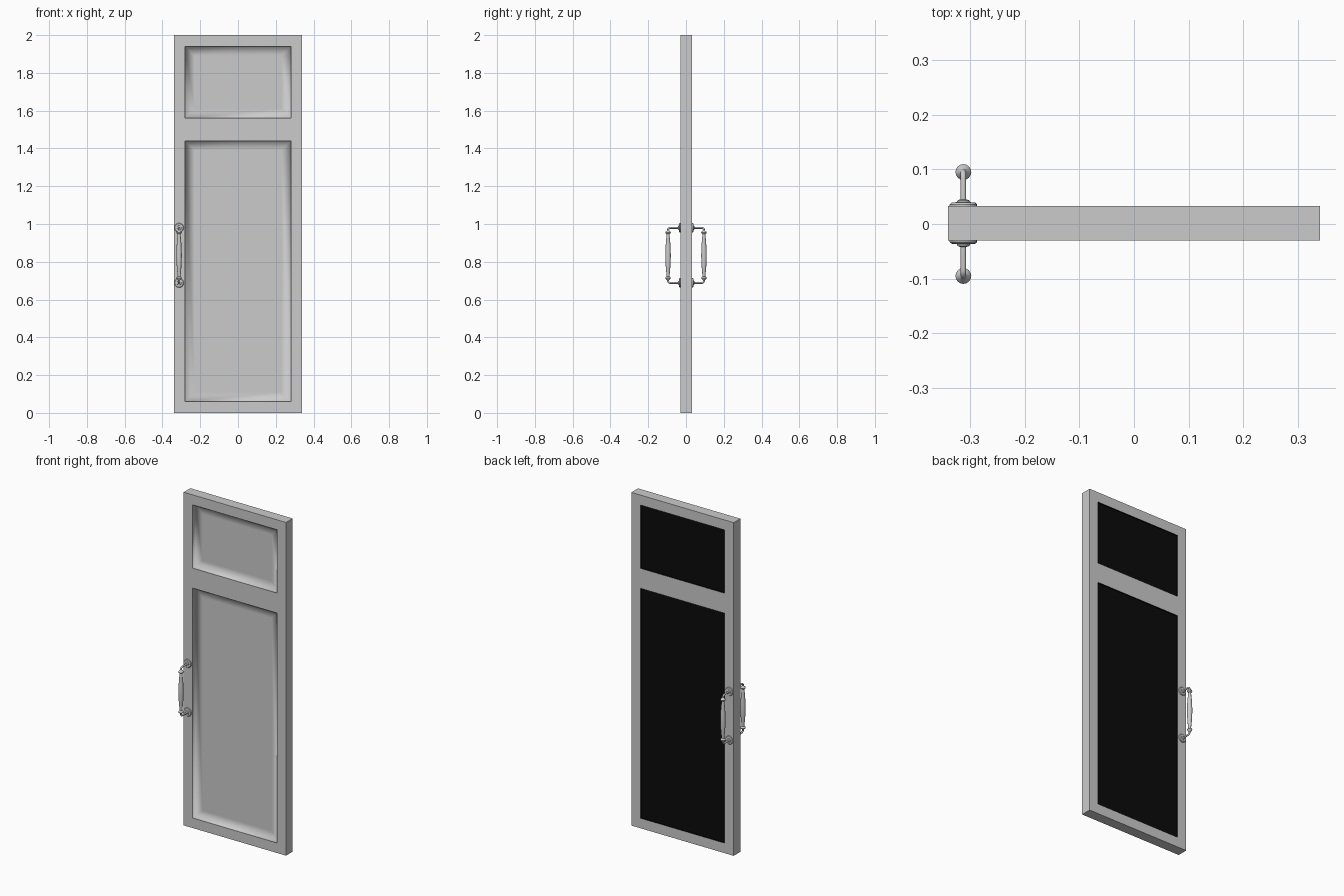
import bpy, bmesh, math
from mathutils import Vector, Matrix

if "Cube" in bpy.data.objects:
    bpy.data.objects.remove(bpy.data.objects["Cube"])

FRONT, SEAM, BACK = -0.03, 0.025, 0.033
XS = [-0.34, -0.28, 0.28, 0.34]
ZS = [0, 0.06, 1.44, 1.56, 1.94, 2]
PANELS = {"lower": (1, 1), "upper": (1, 3)}

black = bpy.data.materials.new("black_panel")
black.diffuse_color = (0.003, 0.003, 0.003, 1)
black.use_nodes = True
black.node_tree.nodes["Principled BSDF"].inputs["Base Color"].default_value = black.diffuse_color


def add_object(name, bm, recalc=True, angle=None, smooth=False):
    if recalc:
        bmesh.ops.recalc_face_normals(bm, faces=bm.faces[:])
    me = bpy.data.meshes.new(name)
    bm.to_mesh(me)
    bm.free()
    ob = bpy.data.objects.new(name, me)
    bpy.context.collection.objects.link(ob)
    if smooth:
        for p in me.polygons:
            p.use_smooth = True
    if angle:
        bpy.ops.object.select_all(action='DESELECT')
        ob.select_set(True)
        bpy.context.view_layer.objects.active = ob
        bpy.ops.object.shade_smooth_by_angle(angle=math.radians(angle))
    return ob


# door frame: front and back faces with two openings, outer edge in two strips
def make_frame():
    bm = bmesh.new()
    v = {(i, k, y): bm.verts.new((XS[i], y, ZS[k]))
         for i in range(4) for k in range(6) for y in (FRONT, SEAM, BACK)
         if y != SEAM or i in (0, 3) or k in (0, 5)}
    for i in range(3):
        for k in range(5):
            if (i, k) in PANELS.values():
                continue
            cell = [(i, k), (i + 1, k), (i + 1, k + 1), (i, k + 1)]
            bm.faces.new([v[(*c, FRONT)] for c in cell])
            bm.faces.new([v[(*c, BACK)] for c in reversed(cell)])
    rim = ([(i, 0) for i in range(3)] + [(3, k) for k in range(5)]
           + [(i, 5) for i in (3, 2, 1)] + [(0, k) for k in (5, 4, 3, 2, 1)])
    for a, b in zip(rim, rim[1:] + rim[:1]):
        for y0, y1 in ((FRONT, SEAM), (SEAM, BACK)):
            bm.faces.new([v[(*a, y0)], v[(*a, y1)], v[(*b, y1)], v[(*b, y0)]])
    return add_object("door_frame", bm, recalc=False)


# recessed panel tray: reveal wall, border ring and flat centre
def make_panel(name, cell, y_edge, y_floor, back=False):
    i, k = cell
    bm = bmesh.new()
    rings = []
    for inset, y in ((0, y_edge), (0, y_floor), (0.05, y_floor)):
        x0, x1 = XS[i] + inset, XS[i + 1] - inset
        z0, z1 = ZS[k] + inset, ZS[k + 1] - inset
        rings.append([bm.verts.new((x, y, z)) for x, z in
                      ((x0, z0), (x1, z0), (x1, z1), (x0, z1))])
    for a, b in zip(rings, rings[1:]):
        for n in range(4):
            m = (n + 1) % 4
            bm.faces.new((a[n], a[m], b[m], b[n]))
    bm.faces.new(rings[-1])
    if back:
        bmesh.ops.reverse_faces(bm, faces=bm.faces[:])
    ob = add_object(name, bm, recalc=False, smooth=not back)
    if back:
        ob.data.materials.append(black)


# turned part: profile of (radius, height) around z, then placed
def lathe(name, profile, matrix, sides=16, angle=40):
    bm = bmesh.new()
    rings = [[bm.verts.new((r * math.cos(t), r * math.sin(t), h))
              for t in (2 * math.pi * n / sides for n in range(sides))]
             for r, h in profile]
    for a, b in zip(rings, rings[1:]):
        for n in range(sides):
            m = (n + 1) % sides
            bm.faces.new((a[n], a[m], b[m], b[n]))
    bm.faces.new(rings[0])
    bm.faces.new(rings[-1])
    bm.transform(matrix)
    return add_object(name, bm, angle=angle)


# bent round rod
def rod(name, points, radius):
    cu = bpy.data.curves.new(name, 'CURVE')
    cu.dimensions = '3D'
    cu.bevel_depth = radius
    cu.bevel_resolution = 2
    cu.use_fill_caps = True
    sp = cu.splines.new('POLY')
    sp.points.add(len(points) - 1)
    for p, co in zip(sp.points, points):
        p.co = (*co, 1)
    ob = bpy.data.objects.new(name, cu)
    bpy.context.collection.objects.link(ob)


make_frame()
for label, cell in PANELS.items():
    make_panel(label + "_front_panel", cell, FRONT, -0.008)
    make_panel(label + "_back_panel", cell, BACK, SEAM, back=True)

HX, HZ, REACH = -0.312, 0.834, 0.095
ROSETTE = [(0.025, -0.001), (0.025, 0.003), (0.022, 0.006), (0.012, 0.007),
           (0.011, 0.010), (0.006, 0.012)]
HALF_GRIP = [(0.0145, 0), (0.0138, 0.03), (0.0115, 0.07), (0.0085, 0.1),
             (0.0075, 0.112), (0.0125, 0.115), (0.0145, 0.12),
             (0.0125, 0.125), (0.007, 0.129), (0.005, 0.135)]
GRIP = [(r, -h) for r, h in reversed(HALF_GRIP[1:])] + HALF_GRIP

# a pull handle on each face of the door
for side, s, face in (("front", -1, FRONT), ("back", 1, BACK)):
    lathe(side + "_handle_grip", GRIP,
          Matrix.Translation((HX, s * REACH, HZ)))
    for end, e in (("upper", 1), ("lower", -1)):
        z = HZ + e * 0.146
        turn = Matrix.Rotation(-s * math.pi / 2, 4, 'X')
        lathe(f"{side}_{end}_rosette", ROSETTE,
              Matrix.Translation((HX, face, z)) @ turn, sides=20, angle=30)
        bend = [(HX, s * (REACH - 0.012 + 0.012 * math.sin(t)),
                 z - e * 0.012 * (1 - math.cos(t)))
                for t in (math.pi / 8 * n for n in range(5))]
        rod(f"{side}_{end}_arm", [(HX, face, z)] + bend
            + [(HX, s * REACH, HZ + e * 0.125)], 0.0052)
